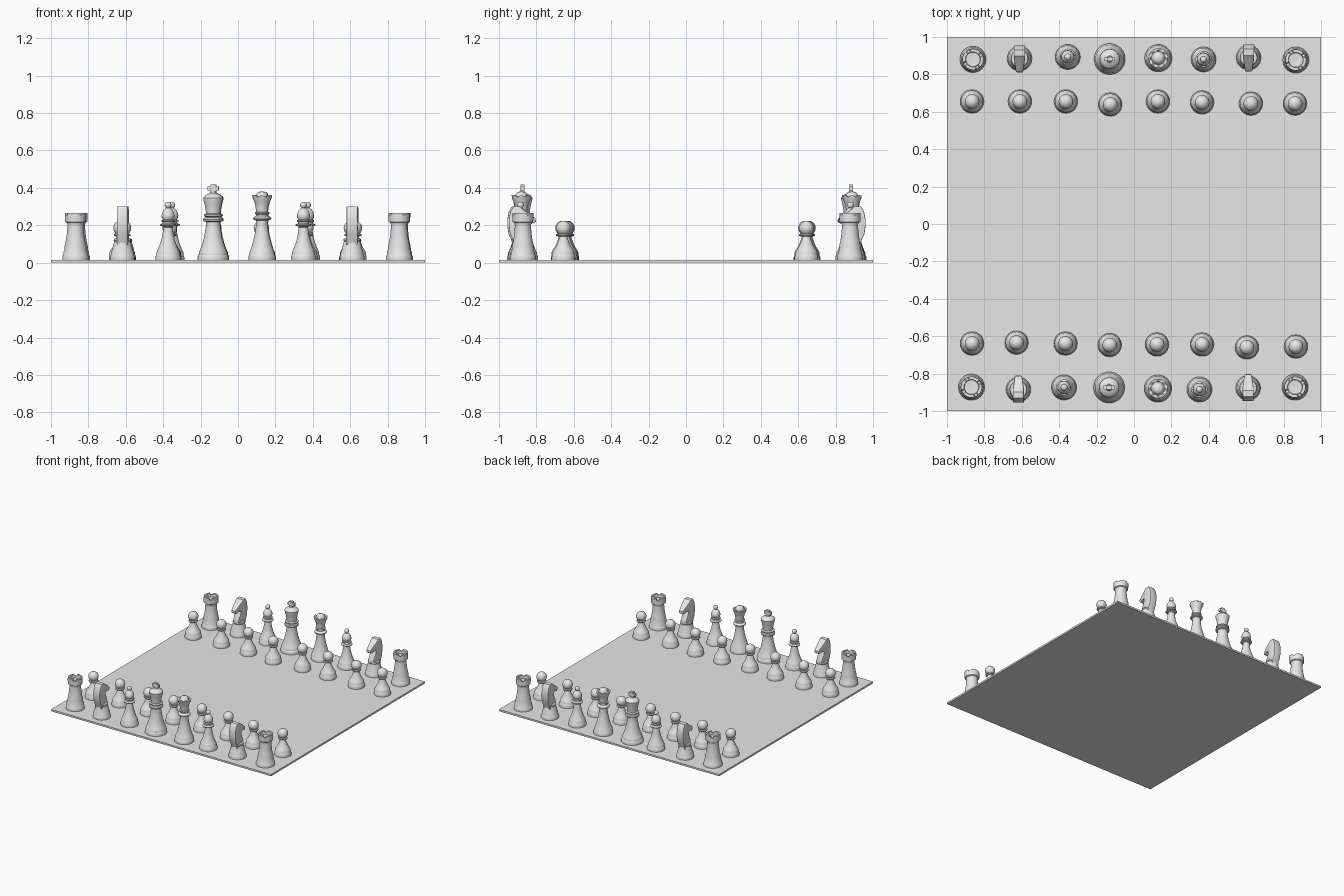
import bpy, bmesh, math
from mathutils import Matrix

if "Cube" in bpy.data.objects:
    bpy.data.objects.remove(bpy.data.objects["Cube"])

BOARD_TOP = 0.014
SEG = 48

grey = bpy.data.materials.new("light grey")
grey.diffuse_color = (0.8, 0.8, 0.8, 1)
grey.use_nodes = True
grey.node_tree.nodes["Principled BSDF"].inputs["Base Color"].default_value = grey.diffuse_color


def lathe(bm, profile, notch=None):
    """Revolve (radius, height) points; notch(i, angle) may lower a point."""
    rings = []
    for i, (r, z) in enumerate(profile):
        if r == 0:
            rings.append([bm.verts.new((0, 0, z))])
            continue
        ring = []
        for s in range(SEG):
            a = 2 * math.pi * s / SEG
            dz = notch(i, a) if notch else 0
            ring.append(bm.verts.new((r * math.cos(a), r * math.sin(a), z - dz)))
        rings.append(ring)
    for low, high in zip(rings, rings[1:]):
        for s in range(SEG):
            t = (s + 1) % SEG
            if len(low) == 1:
                bm.faces.new((low[0], high[t], high[s]))
            elif len(high) == 1:
                bm.faces.new((low[s], low[t], high[0]))
            else:
                bm.faces.new((low[s], low[t], high[t], high[s]))


def ball(r, z, start=-60, steps=8):
    """Profile points of a ball, from a low latitude up to its pole."""
    angles = [math.radians(start + (90 - start) * i / steps) for i in range(steps)]
    return [(r * math.cos(a), z + r * math.sin(a)) for a in angles] + [(0, z + r)]


def box(bm, size, z):
    bmesh.ops.create_cube(bm, size=1, matrix=Matrix.Translation((0, 0, z)) @ Matrix.Diagonal((*size, 1)))


def finish(bm, name, angle=35):
    bmesh.ops.recalc_face_normals(bm, faces=bm.faces)
    for f in bm.faces:
        f.smooth = True
    me = bpy.data.meshes.new(name)
    bm.to_mesh(me)
    bm.free()
    me.set_sharp_from_angle(angle=math.radians(angle))
    me.materials.append(grey)
    return me


def foot(r):
    """Stepped round foot shared by all pieces."""
    return [(0, 0), (r, 0), (r, 0.016), (r * 0.97, 0.024), (r * 0.93, 0.028),
            (r * 0.92, 0.042), (r * 0.85, 0.052)]


def make_pawn():
    bm = bmesh.new()
    lathe(bm, foot(0.063) + [(0.043, 0.068), (0.033, 0.088), (0.025, 0.11), (0.021, 0.126),
          (0.034, 0.13), (0.036, 0.135), (0.033, 0.14), (0.02, 0.144)] + ball(0.039, 0.171, -50))
    return finish(bm, "pawn")


def make_rook():
    bm = bmesh.new()
    prof = foot(0.07) + [(0.058, 0.075), (0.051, 0.105), (0.046, 0.14), (0.043, 0.18), (0.043, 0.19),
                         (0.047, 0.2), (0.055, 0.205), (0.056, 0.23), (0.056, 0.253),
                         (0.04, 0.253), (0.038, 0.225), (0, 0.222)]
    rim = (len(prof) - 4, len(prof) - 3)

    # four gaps in the battlement
    def gaps(i, a):
        return 0.012 if i in rim and abs((a + 0.3) % (math.pi / 2) - math.pi / 4) < 0.2 else 0
    lathe(bm, prof, gaps)
    return finish(bm, "rook")


def make_knight():
    bm = bmesh.new()
    # horse head and neck, side outline with +y towards the board edge
    side = [(0.042, 0.08), (0.05, 0.11), (0.064, 0.14), (0.07, 0.18), (0.07, 0.22), (0.062, 0.26),
            (0.045, 0.287), (0.012, 0.287), (-0.005, 0.272), (-0.045, 0.245), (-0.073, 0.222),
            (-0.074, 0.205), (-0.06, 0.195), (-0.03, 0.207), (-0.01, 0.2), (-0.018, 0.17),
            (-0.036, 0.14), (-0.042, 0.11), (-0.04, 0.08)]
    face = bm.faces.new([bm.verts.new((-0.03, y, z)) for y, z in side])
    new = bmesh.ops.extrude_face_region(bm, geom=[face])["geom"]
    bmesh.ops.translate(bm, vec=(0.06, 0, 0), verts=[v for v in new if isinstance(v, bmesh.types.BMVert)])
    for v in bm.verts:  # narrower muzzle
        v.co.x *= 1 if v.co.y > 0 else 1 + 5 * v.co.y
    bmesh.ops.recalc_face_normals(bm, faces=bm.faces)
    rims = [e for e in bm.edges if any(len(f.verts) == len(side) for f in e.link_faces)]
    bmesh.ops.bevel(bm, geom=rims, offset=0.005, segments=2, affect='EDGES', profile=0.5)
    lathe(bm, foot(0.066) + [(0.052, 0.07), (0.047, 0.088), (0.044, 0.1), (0.047, 0.106),
          (0.044, 0.114), (0, 0.118)])
    return finish(bm, "knight")


def make_bishop():
    bm = bmesh.new()
    lathe(bm, foot(0.067) + [(0.05, 0.068), (0.04, 0.095), (0.032, 0.125), (0.027, 0.155), (0.025, 0.175),
          (0.028, 0.18), (0.042, 0.184), (0.043, 0.19), (0.03, 0.197), (0.029, 0.203), (0.036, 0.208),
          (0.035, 0.213), (0.027, 0.216), (0.034, 0.228), (0.035, 0.24), (0.031, 0.255),
          (0.022, 0.27), (0.012, 0.278)] + ball(0.018, 0.294))
    return finish(bm, "bishop")


def make_queen():
    bm = bmesh.new()
    prof = foot(0.073) + [(0.056, 0.07), (0.049, 0.095), (0.04, 0.13), (0.034, 0.165), (0.031, 0.2),
                          (0.033, 0.213), (0.046, 0.217), (0.048, 0.224), (0.04, 0.232), (0.032, 0.237),
                          (0.032, 0.243), (0.038, 0.248), (0.038, 0.254), (0.031, 0.258), (0.034, 0.285),
                          (0.04, 0.31), (0.05, 0.33), (0.052, 0.347), (0.042, 0.347), (0.036, 0.337),
                          (0.032, 0.343), (0.029, 0.355), (0.022, 0.363), (0.01, 0.366), (0, 0.367)]
    rim = len(prof) - 8

    # scalloped crown
    def scallop(i, a):
        return 0.005 * (1 - math.cos(8 * a)) if i in (rim, rim + 1) else 0
    lathe(bm, prof, scallop)
    return finish(bm, "queen")


def make_king():
    bm = bmesh.new()
    lathe(bm, foot(0.083) + [(0.064, 0.07), (0.057, 0.09), (0.048, 0.125), (0.042, 0.16), (0.037, 0.195),
          (0.038, 0.205), (0.052, 0.209), (0.054, 0.217), (0.05, 0.225), (0.04, 0.23), (0.05, 0.236),
          (0.05, 0.243), (0.038, 0.248), (0.04, 0.27), (0.046, 0.3), (0.052, 0.325), (0.053, 0.333),
          (0.046, 0.343), (0.032, 0.352), (0.018, 0.358), (0.014, 0.366), (0, 0.366)])
    # cross on top
    box(bm, (0.03, 0.022, 0.05), 0.379)
    box(bm, (0.058, 0.022, 0.022), 0.382)
    return finish(bm, "king")


meshes = {"rook": make_rook(), "knight": make_knight(), "bishop": make_bishop(),
          "king": make_king(), "queen": make_queen(), "pawn": make_pawn()}


def place(kind, x, y, side):
    ob = bpy.data.objects.new(f"{side}_{kind}", meshes[kind])
    ob.location = (x, y, BOARD_TOP)
    ob.rotation_euler.z = math.pi if side == "front" and kind == "knight" else 0
    bpy.context.collection.objects.link(ob)


# slightly uneven hand-placed rows
order = ["rook", "knight", "bishop", "king", "queen", "bishop", "knight", "rook"]
rows = {
    ("back", "major"): [(-.861, .88), (-.612, .885), (-.354, .893), (-.13, .882),
                        (.13, .887), (.372, .88), (.613, .89), (.865, .877)],
    ("back", "pawn"): [(-.866, .655), (-.61, .655), (-.364, .655), (-.127, .639),
                       (.128, .655), (.364, .65), (.625, .644), (.861, .644)],
    ("front", "pawn"): [(-.866, -.639), (-.628, -.634), (-.366, -.639), (-.13, -.647),
                        (.123, -.644), (.364, -.644), (.604, -.66), (.866, -.655)],
    ("front", "major"): [(-.869, -.872), (-.618, -.885), (-.374, -.874), (-.133, -.874),
                         (.128, -.88), (.35, -.885), (.61, -.877), (.861, -.872)],
}
for (side, group), spots in rows.items():
    for kind, (x, y) in zip(order, spots):
        place("pawn" if group == "pawn" else kind, x, y, side)

# board
bm = bmesh.new()
box(bm, (2, 2, BOARD_TOP), BOARD_TOP / 2)
board = bpy.data.objects.new("board", finish(bm, "board"))
bpy.context.collection.objects.link(board)
